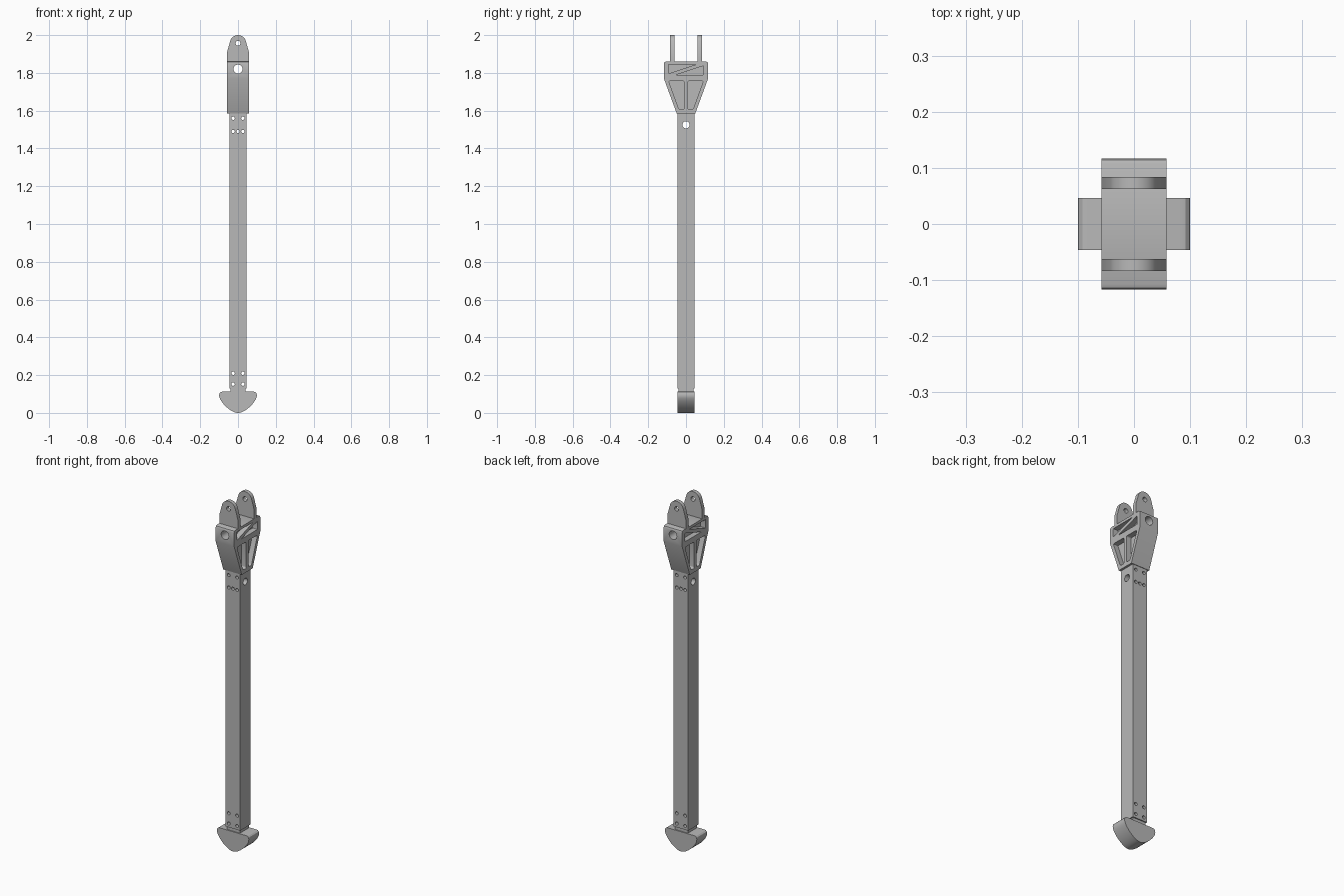
import bpy, bmesh, math
from mathutils import Vector

if "Cube" in bpy.data.objects:
    bpy.data.objects.remove(bpy.data.objects["Cube"])

grey = bpy.data.materials.new("machined_grey")
grey.diffuse_color = (0.48, 0.48, 0.48, 1)
grey.use_nodes = True
grey.node_tree.nodes["Principled BSDF"].inputs["Base Color"].default_value = grey.diffuse_color


def prism(name, pts, axis, lo, hi):
    """Extrude an (x, z) outline along y, or a (y, z) outline along x."""
    bm = bmesh.new()
    place = (lambda a, b, d: (a, d, b)) if axis == "y" else (lambda a, b, d: (d, a, b))
    rings = [[bm.verts.new(place(a, b, d)) for a, b in pts] for d in (lo, hi)]
    n = len(pts)
    bm.faces.new(rings[0])
    bm.faces.new(rings[1][::-1])
    for i in range(n):
        j = (i + 1) % n
        bm.faces.new((rings[0][i], rings[1][i], rings[1][j], rings[0][j]))
    bmesh.ops.recalc_face_normals(bm, faces=bm.faces)
    mesh = bpy.data.meshes.new(name)
    bm.to_mesh(mesh)
    bm.free()
    mesh.materials.append(grey)
    ob = bpy.data.objects.new(name, mesh)
    bpy.context.collection.objects.link(ob)
    return ob


def rect(a, z0, z1):
    return [(-a, z0), (a, z0), (a, z1), (-a, z1)]


def circle(c, z, r, n=24):
    return [(c + r * math.cos(2 * math.pi * i / n), z + r * math.sin(2 * math.pi * i / n))
            for i in range(n)]


def rounded(pts, r, steps=4):
    """Soften every corner of an outline."""
    out = []
    for i, p in enumerate(pts):
        p = Vector(p)
        a = (Vector(pts[i - 1]) - p).normalized() * r + p
        b = (Vector(pts[(i + 1) % len(pts)]) - p).normalized() * r + p
        for k in range(steps + 1):
            t = k / steps
            out.append(tuple(a * (1 - t) ** 2 + p * 2 * t * (1 - t) + b * t * t))
    return out


def cut(ob, pts, axis, lo=-0.3, hi=0.3):
    cutter = prism("cutter", pts, axis, lo, hi)
    cutter.hide_render = True
    mod = ob.modifiers.new("cut", "BOOLEAN")
    mod.operation = "DIFFERENCE"
    mod.solver = "EXACT"
    mod.object = cutter
    bpy.context.view_layer.objects.active = ob
    bpy.ops.object.modifier_apply(modifier=mod.name)
    bpy.data.objects.remove(cutter)


# Long square tube with bolt holes and a cross hole
tube = prism("square_tube", rect(0.046, 0.13, 1.586), "y", -0.046, 0.046)
bolts = [(x, z) for z in (0.152, 0.21, 1.49, 1.56) for x in (-0.026, 0.026)] + [(0, 1.49)]
for x, z in bolts:
    cut(tube, circle(x, z, 0.009, 16), "y")
cut(tube, circle(0, 1.525, 0.019), "x")

# Foot: flat top, rounded corners, domed V underneath
plug = prism("foot_plug", rect(0.04, 0.10, 0.132), "y", -0.04, 0.04)
half = [(0.084, 0.112), (0.092, 0.110), (0.098, 0.104), (0.100, 0.095)]
for i in range(17):
    t = i / 16
    s = 1 - t
    half.append((0.099 * s**3 + 0.27 * s * s * t + 0.105 * s * t * t,
                 0.085 * s**3 + 0.15 * s * s * t))
foot = prism("foot", half + [(-x, z) for x, z in half[-2::-1]], "y", -0.046, 0.046)

# Tapered bracket head
right = [(0.049, 1.585), (0.117, 1.77), (0.117, 1.85), (0.114, 1.857), (0.107, 1.86)]
head = prism("bracket_head", right + [(-y, z) for y, z in right[::-1]], "x", -0.058, 0.058)

# Weight-saving pockets on both sides, leaving a central web
trapezoid = [(0.009, 1.607), (0.037, 1.607), (0.092, 1.757), (0.009, 1.757)]
pockets = [rounded(trapezoid, 0.010),
           rounded([(-y, z) for y, z in trapezoid], 0.010),
           rounded([(-0.092, 1.797), (-0.092, 1.845), (0.055, 1.845)], 0.004),
           rounded([(-0.055, 1.789), (0.092, 1.789), (0.092, 1.837)], 0.004)]
for outline in pockets:
    for lo, hi in ((-0.1, -0.028), (0.028, 0.1)):
        cut(head, outline, "x", lo, hi)
cut(head, circle(0, 1.82, 0.024, 32), "y")

# Pair of rounded clevis ears with pin holes
dome = [(0.043 * math.cos(math.radians(a)), 1.957 + 0.043 * math.sin(math.radians(a)))
        for a in range(16, 165, 4)]
ear_outline = [(-0.058, 1.855), (0.058, 1.855), (0.058, 1.91)] + dome + [(-0.058, 1.91)]
for name, lo, hi in (("front_ear", -0.084, -0.062), ("back_ear", 0.062, 0.084)):
    ear = prism(name, ear_outline, "y", lo, hi)
    cut(ear, circle(0, 1.957, 0.013), "y")

# Smooth curved surfaces, keep machined edges crisp
bpy.ops.object.select_all(action="DESELECT")
for ob in bpy.context.scene.objects:
    ob.select_set(True)
    bpy.context.view_layer.objects.active = ob
bpy.ops.object.shade_smooth_by_angle(angle=math.radians(30))
